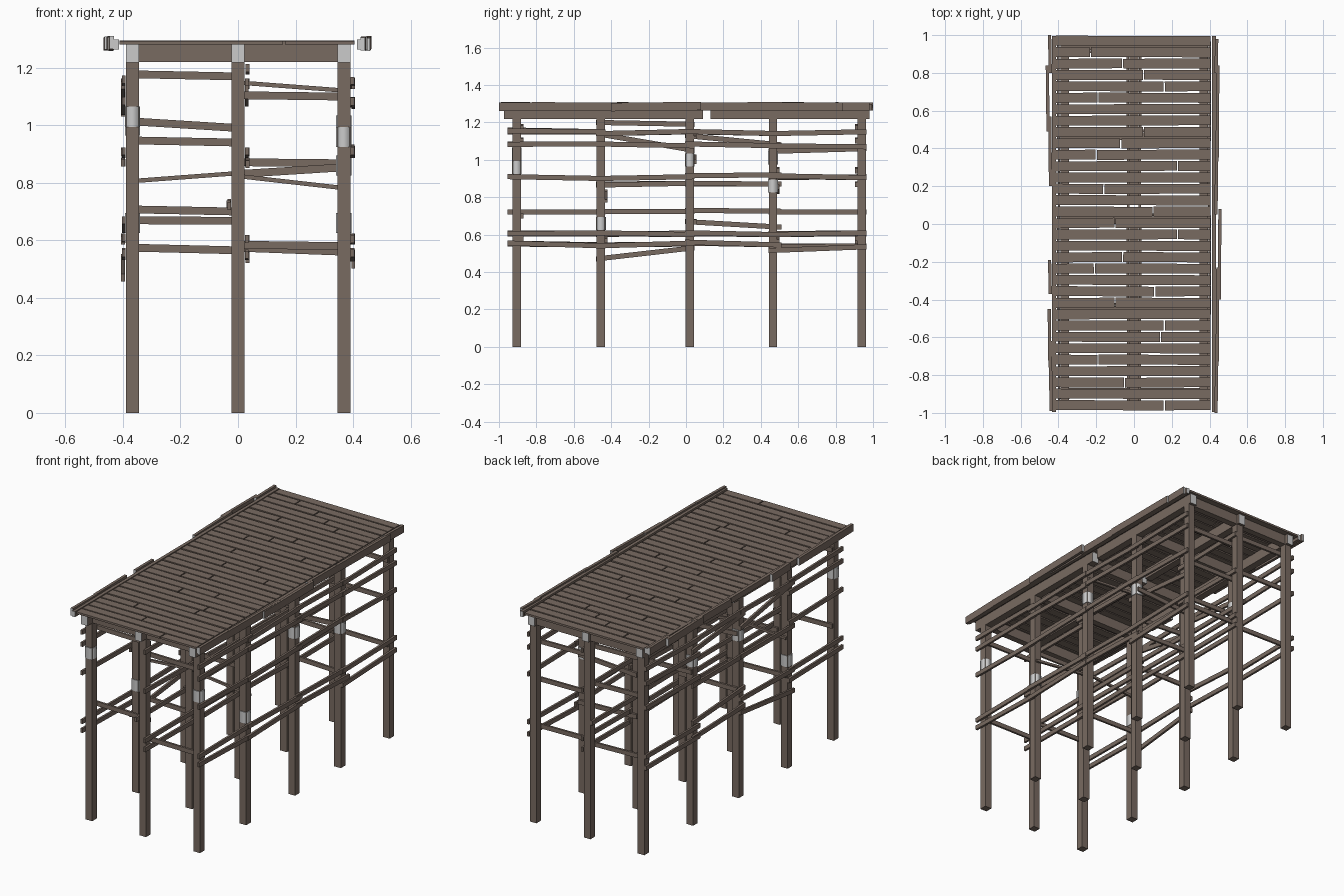
import bpy, bmesh, random
from mathutils import Vector

random.seed(4)

def material(name, rgb):
    m = bpy.data.materials.new(name)
    m.diffuse_color = (*rgb, 1)
    return m

WOOD = material("weathered_wood", (0.19, 0.145, 0.12))
PALE = material("pale_grey", (0.60, 0.60, 0.60))

def add_board(bm, p, q, wide, high, pale_ends=False):
    """Board running from p to q with a wide x high section."""
    p, q = Vector(p), Vector(q)
    d = (q - p).normalized()
    if abs(d.z) > 0.9:
        side, up = Vector((1, 0, 0)), Vector((0, 1, 0))
    else:
        side, up = d.cross(Vector((0, 0, 1))).normalized(), Vector((0, 0, 1))
    sec = [(-1, -1), (1, -1), (1, 1), (-1, 1)]
    a, b = [[bm.verts.new(e + side * s * wide / 2 + up * t * high / 2) for s, t in sec]
            for e in (p, q)]
    ends = [bm.faces.new(a[::-1]), bm.faces.new(b)]
    for i in range(4):
        j = (i + 1) % 4
        bm.faces.new((a[i], a[j], b[j], b[i]))
    if pale_ends:
        for f in ends:
            f.material_index = 1

def finish(name, bm, mats=(WOOD, PALE)):
    bmesh.ops.recalc_face_normals(bm, faces=bm.faces[:])
    me = bpy.data.meshes.new(name)
    bm.to_mesh(me)
    bm.free()
    for m in mats:
        me.materials.append(m)
    ob = bpy.data.objects.new(name, me)
    bpy.context.collection.objects.link(ob)
    return ob

XS = (-0.367, 0.0, 0.368)
YS = (-0.905, -0.455, 0.02, 0.465, 0.94)
POST = 0.045

# Posts
bm = bmesh.new()
for x in XS:
    for y in YS:
        add_board(bm, (x, y, 0), (x, y, 1.225), POST, POST)
finish("posts", bm)

# Long beams under the deck, pale at the cut ends, with a gap near the middle
bm = bmesh.new()
for x in XS:
    for y0, y1 in ((-0.972, 0.09), (0.13, 0.98)):
        add_board(bm, (x, y0, 1.251), (x, y1, 1.251), POST, 0.063, True)
finish("long_beams", bm)

# Cross beams over each row of posts
bm = bmesh.new()
for y in YS:
    add_board(bm, (-0.388, y, 1.251), (0.389, y, 1.251), 0.04, 0.061)
finish("cross_beams", bm)

# Deck planks: 33 rows, most of them split at one joint
joints = {1: -0.23, 2: -0.06, 3: 0.05, 4: 0.16, 5: -0.19, 8: 0.05, 9: -0.07, 10: -0.2,
          11: 0.23, 13: -0.16, 15: 0.1, 16: -0.1, 17: 0.23, 19: -0.06, 20: -0.21,
          22: 0.11, 23: -0.1, 25: 0.16, 26: 0.14, 28: -0.19, 30: -0.05, 32: 0.16}
bm = bmesh.new()
for i in range(33):
    y = 0.97 - i * 0.0603
    cuts = [-0.415, 0.408]
    if i in joints:
        cuts.insert(1, joints[i])
    for a, b in zip(cuts, cuts[1:]):
        tilt = random.uniform(-0.002, 0.002)
        z = 1.288 + random.uniform(-0.001, 0.001)
        add_board(bm, (a + 0.003, y - tilt, z), (b - 0.003, y + tilt, z), 0.052, 0.012)
finish("deck_planks", bm)

# Edge trim: an inner board and overlapping, uneven outer boards
bm = bmesh.new()
for s in (-1, 1):
    for a, b in ((-0.995, -0.4), (-0.4, 0.21), (0.21, 0.995)):
        add_board(bm, (s * 0.424, a, 1.281), (s * 0.424, b, 1.281), 0.02, 0.034, True)
outer = {-1: [(-0.99, -0.62, 0.441), (-0.76, -0.45, 0.447), (-0.37, -0.19, 0.445),
              (0.2, 0.57, 0.444), (0.49, 0.84, 0.457), (0.80, 1.0, 0.445)],
         1: [(-1.0, -0.72, 0.436), (-0.75, -0.23, 0.442), (-0.4, 0.08, 0.453),
             (0.05, 0.37, 0.436), (0.33, 0.84, 0.442), (0.80, 0.98, 0.436)]}
for s, boards in outer.items():
    for a, b, x in boards:
        t = random.uniform(-0.003, 0.003)
        add_board(bm, (s * (x - 0.002), a, 1.285 - t), (s * (x + 0.002), b, 1.285 + t),
                  0.017, 0.045, True)
finish("edge_trim", bm)

# Long rails, one board per bay, overlapping at the posts
#   each entry: x, heights at the ends of the four bays
BAYS = ((-0.955, -0.43), (-0.48, 0.045), (-0.005, 0.51), (0.44, 0.965))
long_rails = [
    (0.398, ((1.155, 1.15), (1.14, 1.152), (1.152, 1.14), (1.14, 1.15))),
    (0.398, ((1.083, 1.085), (1.085, 1.075), (1.085, 1.075), (1.075, 1.07))),
    (0.398, ((0.91, 0.90), (0.90, 0.91), (0.915, 0.92), (0.915, 0.905))),
    (0.398, ((0.605, 0.61), (0.61, 0.60), (0.61, 0.60), (0.60, 0.61))),
    (0.398, ((0.555, 0.54), (0.54, 0.555), (0.56, 0.545), (0.515, 0.535))),
    (-0.397, ((1.16, 1.15), (1.14, 1.15), (1.15, 1.14), (1.14, 1.15))),
    (-0.397, ((1.085, 1.085), (1.14, 1.05), (1.13, 1.08), (1.045, 1.06))),
    (-0.397, ((0.91, 0.90), (0.87, 0.875), (0.87, 0.87), (0.905, 0.91))),
    (-0.397, ((0.61, 0.605), (0.60, 0.61), (0.67, 0.64), (0.605, 0.61))),
    (-0.397, ((0.555, 0.545), (0.47, 0.53), (0.56, 0.545), (0.54, 0.54))),
    (0.03, ((1.15, 1.15), (1.20, 1.19), (1.13, 1.08), (1.14, 1.15))),
    (0.03, ((0.91, 0.90), (0.865, 0.875), (0.875, 0.87), (0.91, 0.905))),
    (-0.03, ((0.72, 0.72), (0.725, 0.725), (0.73, 0.725), (0.72, 0.72))),
    (0.03, ((0.605, 0.605), (0.605, 0.60), (0.605, 0.60), (0.60, 0.605))),
    (0.03, ((0.55, 0.545), (0.545, 0.55), (0.555, 0.545), (0.535, 0.54))),
]
bm = bmesh.new()
for x, spans in long_rails:
    for k, ((y0, y1), (z0, z1)) in enumerate(zip(BAYS, spans)):
        dx = 0.003 * (k % 2) * (1 if x > 0 else -1)
        add_board(bm, (x + dx, y0, z0), (x + dx, y1, z1), 0.013, 0.027)
finish("long_rails", bm)

# Cross rails between posts: row, half (-1 left, 1 right), end heights
cross = [(0, -1, 1.178, 1.17), (0, 1, 1.105, 1.10), (0, -1, 0.708, 0.70), (0, 1, 0.585, 0.58),
         (1, -1, 0.805, 0.835), (1, 1, 0.825, 0.78), (1, -1, 0.575, 0.565),
         (2, -1, 1.015, 0.99), (2, 1, 1.15, 1.12), (2, -1, 0.67, 0.668),
         (3, 1, 0.83, 0.855), (3, -1, 0.948, 0.94), (3, 1, 0.575, 0.56),
         (4, -1, 1.178, 1.17), (4, 1, 1.105, 1.10), (4, -1, 0.948, 0.94),
         (4, 1, 0.872, 0.868), (4, -1, 0.575, 0.565), (4, 1, 0.585, 0.58)]
bm = bmesh.new()
for row, half, z0, z1 in cross:
    x0, x1 = (-0.385, 0.015) if half < 0 else (-0.012, 0.385)
    y = YS[row] + (0.029 if row < 4 else -0.029)
    thick = 0.015 if abs(z1 - z0) > 0.028 else 0.027
    add_board(bm, (x0, y, z0), (x1, y, z1), 0.013, thick)
finish("cross_rails", bm)

# Pale wraps bound around the outer posts
left = (1.03, 0.66, 1.0, 1.01)
right = (0.96, 0.66, 1.0, 0.86)
for s, (x, heights) in enumerate(((XS[0], left), (XS[2], right))):
    for y, z in zip(YS, heights):
        bm = bmesh.new()
        add_board(bm, (x, y, z - 0.035), (x, y, z + 0.035), 0.053, 0.053)
        corners = [e for e in bm.edges if abs(e.verts[0].co.z - e.verts[1].co.z) > 0.01]
        bmesh.ops.bevel(bm, geom=corners, offset=0.006, segments=2, affect='EDGES')
        for f in bm.faces:
            f.smooth = abs(f.normal.z) < 0.5
        finish("post_wrap", bm, (PALE,))
